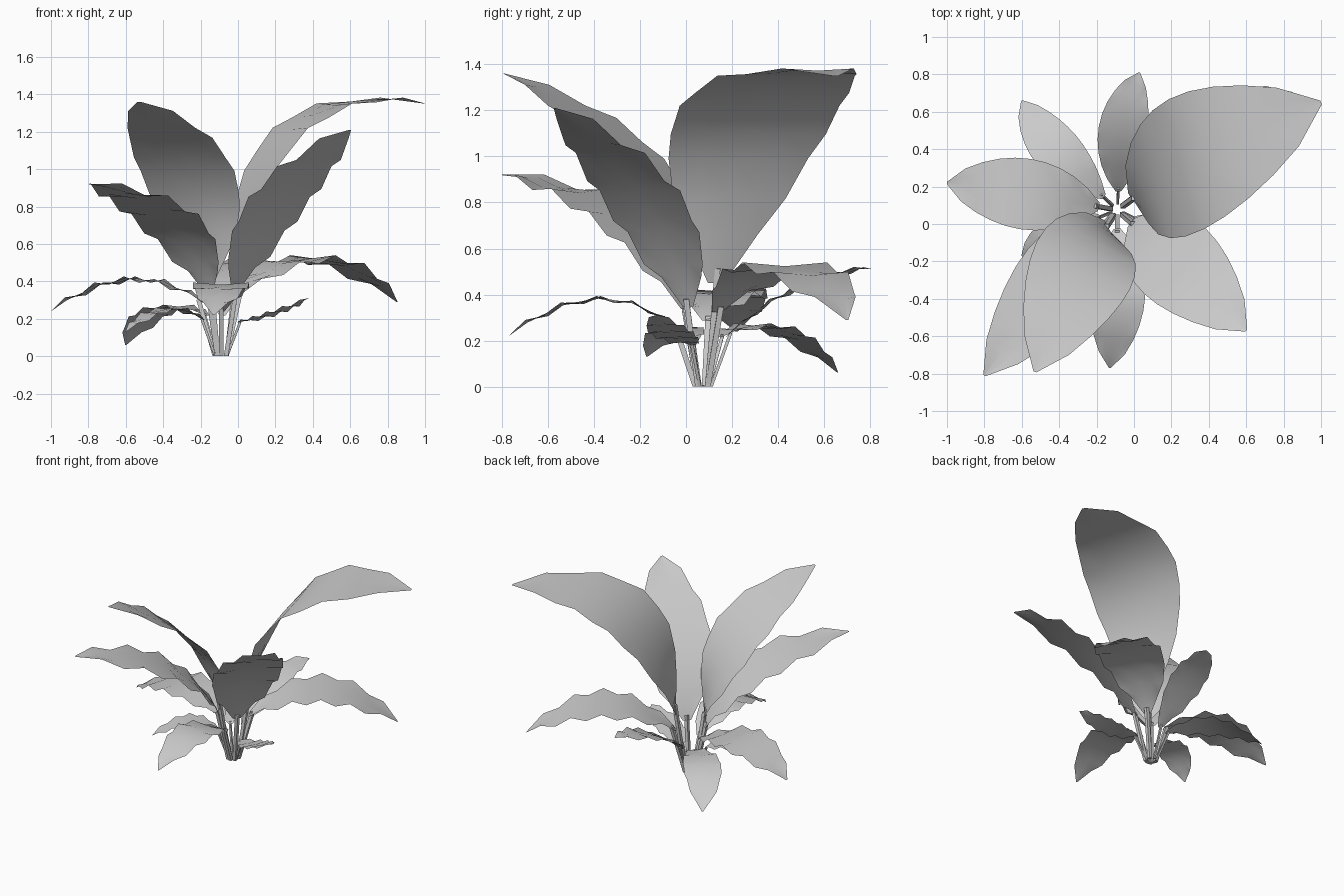
import bpy, math
from mathutils import Vector, Matrix

if "Cube" in bpy.data.objects:
    bpy.data.objects.remove(bpy.data.objects["Cube"])

UP = Vector((0, 0, 1))
CENTRE = Vector((-0.09, 0.075, 0))
SEGMENTS = 10
HALF_COLS = 2


def make_object(name, verts, faces, smooth):
    mesh = bpy.data.meshes.new(name)
    mesh.from_pydata(verts, [], faces)
    for poly in mesh.polygons:
        poly.use_smooth = smooth
    ob = bpy.data.objects.new(name, mesh)
    bpy.context.collection.objects.link(ob)


def midrib(a, m, b, t):
    # arc passing through start, middle and tip
    return a * (1 - t) * (1 - 2 * t) + m * 4 * t * (1 - t) + b * t * (2 * t - 1)


def blade(name, start, mid, tip, half, twist, wave):
    # pointed leaf, widest near the middle, rippled along its edges
    verts, faces = [], []
    cols = 2 * HALF_COLS + 1
    for i in range(SEGMENTS + 1):
        t = i / SEGMENTS
        width = max(math.sin(math.pi * t), 0) ** 0.65
        width = half * max(width, 0.12 if i == 0 else 0.03)
        p = midrib(start, mid, tip, t)
        along = midrib(start, mid, tip, t + 0.02) - midrib(start, mid, tip, t - 0.02)
        side = along.cross(UP).normalized()
        side = Matrix.Rotation(math.radians(twist * (1 - t)), 3, 'Z') @ side
        ripple = wave * half * (-1) ** (i + 1) if 0 < i < SEGMENTS else 0
        for j in range(cols):
            u = j / HALF_COLS - 1
            verts.append(p + side * width * u + UP * ripple * (0.15 + 0.85 * abs(u)))
    for i in range(SEGMENTS):
        for j in range(cols - 1):
            k = i * cols + j
            faces.append((k, k + 1, k + cols + 1, k + cols))
    make_object(name, verts, faces, True)


def stalk(name, foot, top, r):
    # four-sided stem
    axis = (top - foot).normalized()
    a = axis.cross(Vector((0, 1, 0))).normalized() * r
    b = axis.cross(a)
    verts = []
    for p in (foot, top):
        for v in (p + a + b, p - a + b, p - a - b, p + a - b):
            v.z = max(v.z, 0)
            verts.append(v)
    faces = [(k, (k + 1) % 4, 4 + (k + 1) % 4, 4 + k) for k in range(4)]
    faces += [(3, 2, 1, 0), (4, 5, 6, 7)]
    make_object(name, verts, faces, False)


def leaf(name, mid, tip, half, twist=0, wave=0.09):
    # wider leaves start higher; every leaf radiates from the centre
    mid, tip = Vector(mid), Vector(tip)
    out = mid - CENTRE
    out.z = 0
    out.normalize()
    start = CENTRE + out * 0.1 + UP * min(1.2 * half + 0.06, 0.45)
    blade(name + "_leaf", start, mid, tip, half, twist, wave)
    stalk(name + "_stalk", CENTRE + out * 0.035, midrib(start, mid, tip, 0.03),
          0.012 if half > 0.14 else 0.007)


# middle of blade, tip, half-width
leaf("tall_back_right", (.28, .32, 1.21), (1, .65, 1.35), .36, -24, 0.03)
leaf("tall_front_left", (-.27, -.22, .98), (-.53, -.79, 1.36), .28, 0, 0.04)
leaf("mid_front_left", (-.39, -.28, .74), (-.8, -.81, .92), .23)
leaf("tall_front_right", (.22, -.2, .83), (.6, -.57, 1.21), .24)
leaf("low_back_right", (.4, .43, .52), (.85, .7, .29), .22)
leaf("low_left", (-.58, .16, .41), (-1, .22, .24), .19)
leaf("low_back", (-.06, .5, .44), (.03, .81, .51), .13)
leaf("small_back_left", (-.41, .39, .25), (-.6, .66, .06), .13)
leaf("low_front", (-.09, -.38, .38), (-.13, -.77, .22), .15)
leaf("small_right", (.19, -.06, .23), (.38, -.13, .31), .1)
leaf("small_left", (-.39, -.05, .25), (-.6, -.17, .13), .11)
